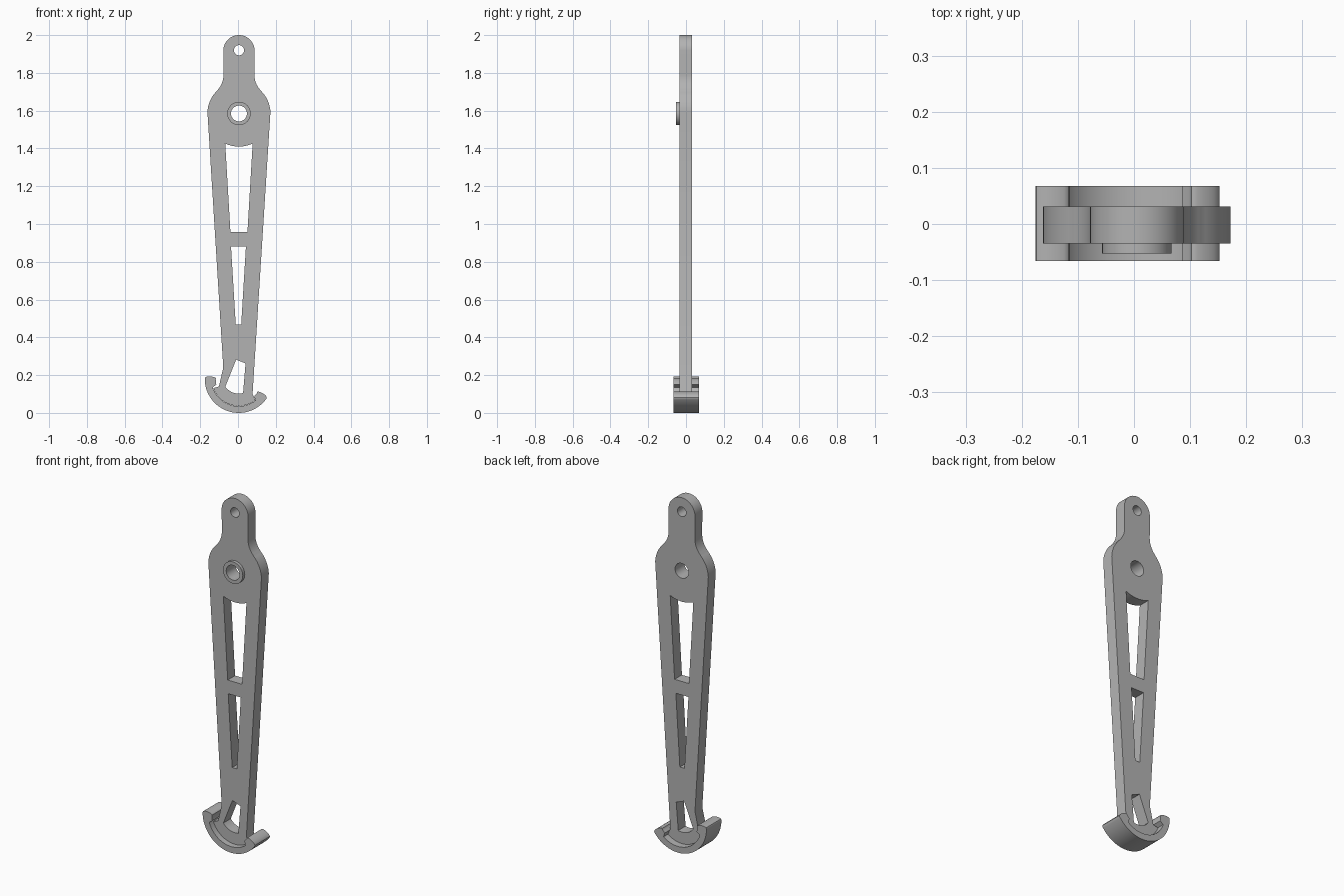
import bpy, bmesh
from math import sin, cos, radians, pi

if "Cube" in bpy.data.objects:
    bpy.data.objects.remove(bpy.data.objects["Cube"])

grey = bpy.data.materials.new("plain grey")
grey.use_nodes = True
grey.diffuse_color = (0.45, 0.45, 0.45, 1)
grey.node_tree.nodes["Principled BSDF"].inputs["Base Color"].default_value = (0.45, 0.45, 0.45, 1)


def arc(cx, cz, r, a, b, n=16):
    angles = [radians(a + (b - a) * i / n) for i in range(n + 1)]
    return [(cx + r * cos(t), cz + r * sin(t)) for t in angles]


def circle(cx, cz, r, n=40):
    return arc(cx, cz, r, 0, 360, n)[:-1]


def slab(name, loops, y0, y1):
    """Extrude an outline with holes (x, z) from y0 to y1."""
    curve = bpy.data.curves.new(name + "_profile", "CURVE")
    curve.dimensions = "2D"
    curve.fill_mode = "BOTH"
    curve.extrude = (y1 - y0) / 2
    for loop in loops:
        spline = curve.splines.new("POLY")
        spline.points.add(len(loop) - 1)
        for point, (x, z) in zip(spline.points, loop):
            point.co = (x, z, 0, 1)
        spline.use_cyclic_u = True
    helper = bpy.data.objects.new(name + "_profile", curve)
    bpy.context.collection.objects.link(helper)
    bpy.context.view_layer.update()
    mesh = bpy.data.meshes.new_from_object(
        helper.evaluated_get(bpy.context.evaluated_depsgraph_get()))
    bpy.data.objects.remove(helper)
    # Stand the profile upright and weld caps to walls
    bm = bmesh.new()
    bm.from_mesh(mesh)
    for v in bm.verts:
        x, z, depth = v.co
        v.co = (x, (y0 + y1) / 2 - depth, z)
    bmesh.ops.remove_doubles(bm, verts=bm.verts, dist=0.0001)
    bmesh.ops.recalc_face_normals(bm, faces=bm.faces)
    bm.to_mesh(mesh)
    bm.free()
    mesh.name = name
    mesh.materials.clear()
    mesh.materials.append(grey)
    obj = bpy.data.objects.new(name, mesh)
    bpy.context.collection.objects.link(obj)
    bpy.ops.object.select_all(action="DESELECT")
    obj.select_set(True)
    bpy.context.view_layer.objects.active = obj
    bpy.ops.object.shade_smooth_by_angle(angle=radians(30))
    return obj


MID = 0.005            # centre line of the arm
PIVOT = (MID, 1.585)   # main pivot
FOOT = (0.004, 0.18)   # centre of the curved foot
FRONT, BACK = -0.035, 0.031

# Arm outline: shoulder and tab on one side, mirrored to the other
shoulder = arc(*PIVOT, 0.167, 3, 45.6) + arc(MID + 0.202, 1.79, 0.12, 225.6, 180)[1:]
tab = arc(MID, 1.917, 0.083, 0, 180, 32)
mirrored = [(2 * MID - x, z) for x, z in reversed(shoulder)]
flange = arc(*FOOT, 0.143, 200, 308, 32)
outline = (shoulder + tab + mirrored
           + [(-0.078, 0.24), (-0.101, 0.14)] + flange + [(0.077, 0.10)])

# Windows and holes
upper = arc(*PIVOT, 0.175, 245.5, 294.5) + [(0.05, 0.957), (-0.04, 0.957)]
middle = [(-0.037, 0.88), (0.042, 0.88), (0.017, 0.468), (-0.012, 0.468)]
lower = [(-0.01, 0.282), (0.04, 0.262)] + arc(0.004, 0.19, 0.088, 285, 216, 10)
slab("arm", [outline, upper, middle, lower, circle(*PIVOT, 0.042),
             circle(MID, 1.92, 0.027)], FRONT, BACK)

# Raised ring around the pivot
slab("pivot_ring", [circle(*PIVOT, 0.062), circle(*PIVOT, 0.042)], -0.053, FRONT)

# Curved foot with lips gripping the arm flange
ox, oz = FOOT


def rounded_tip(a, side):
    """Half-round tip leading from the outer skin to the lip, or back."""
    pts = []
    for i in range(9):
        t = pi * i / 8
        r = 0.15 + side * 0.03 * cos(t)
        angle = radians(a + side * 4 * sin(t))
        pts.append((ox + r * cos(angle), oz + r * sin(angle)))
    return pts


profile = (arc(*FOOT, 0.18, 178, 326, 40)[1:-1]
           + rounded_tip(325, 1)
           + arc(*FOOT, 0.122, 322, 312, 4)
           + arc(*FOOT, 0.145, 308, 198, 32)
           + arc(*FOOT, 0.122, 194, 182, 4)
           + rounded_tip(179, -1))
slab("foot", [profile], -0.066, 0.068)
